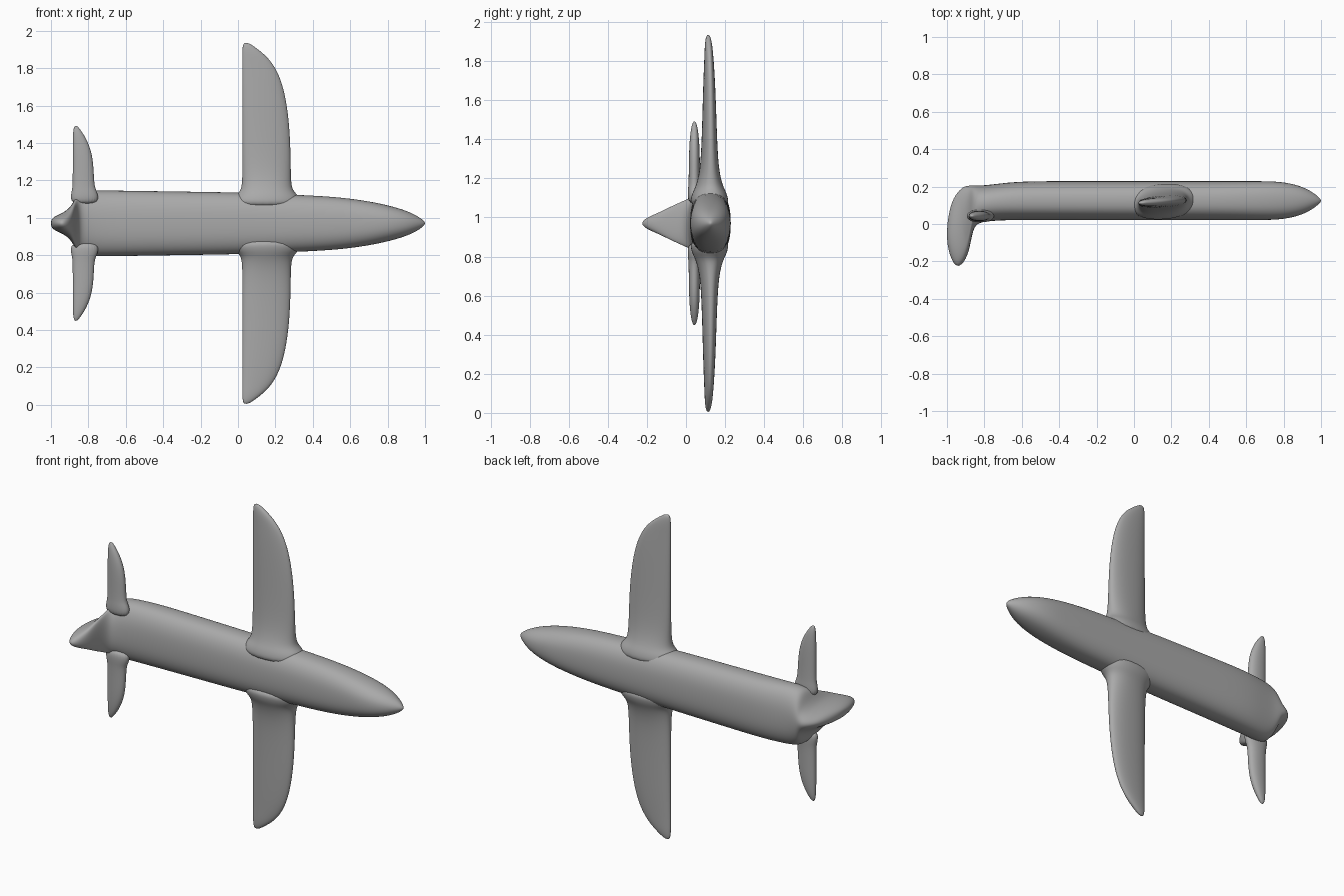
import bpy, bmesh, math

grey = bpy.data.materials.new("plain_grey")
grey.diffuse_color = (0.4, 0.4, 0.4, 1)
N = 24


def spow(v, p):
    return math.copysign(abs(v) ** p, v)


def loft(name, sections, place):
    """Skin rings (pos, u centre, u half, v centre, v half, roundness)."""
    bm = bmesh.new()
    rings = []
    for pos, uc, uh, vc, vh, e in sections:
        ring = []
        for i in range(N):
            a = 2 * math.pi * i / N
            u = uc + uh * spow(math.cos(a), 2 / e)
            v = vc + vh * spow(math.sin(a), 2 / e)
            ring.append(bm.verts.new(place(pos, u, v)))
        rings.append(ring)
    for r, s in zip(rings, rings[1:]):
        for i in range(N):
            j = (i + 1) % N
            bm.faces.new((r[i], r[j], s[j], s[i]))
    bm.faces.new(rings[0])
    bm.faces.new(rings[-1])
    bmesh.ops.recalc_face_normals(bm, faces=bm.faces)
    me = bpy.data.meshes.new(name)
    bm.to_mesh(me)
    bm.free()
    me.materials.append(grey)
    for p in me.polygons:
        p.use_smooth = True
    ob = bpy.data.objects.new(name, me)
    bpy.context.collection.objects.link(ob)
    ob.modifiers.new("smooth", "SUBSURF").levels = 2
    ob.modifiers["smooth"].render_levels = 2
    return ob


# Fuselage with swept fin: x, y low, y high, half height, roundness
body = [
    (-1.0, -.09, -.02, .015, 2), (-.99, -.15, .06, .03, 2),
    (-.97, -.205, .13, .042, 2), (-.945, -.232, .17, .053, 2),
    (-.92, -.218, .195, .068, 2), (-.9, -.19, .205, .085, 2),
    (-.88, -.14, .207, .115, 2), (-.865, -.05, .207, .145, 2.1),
    (-.845, -.0, .207, .165, 2.2), (-.8, .012, .207, .176, 2.3),
    (-.72, .019, .217, .177, 2.4), (-.6, .021, .23, .176, 2.5),
    (-.3, .02, .23, .171, 2.5), (0, .02, .23, .167, 2.5),
    (.28, .02, .23, .155, 2.5), (.5, .02, .23, .145, 2.5),
    (.65, .02, .23, .127, 2.5), (.75, .021, .229, .109, 2.4),
    (.83, .03, .22, .09, 2.3), (.9, .05, .2, .068, 2.2),
    (.95, .076, .174, .045, 2), (.985, .103, .147, .022, 2),
    (1.0, .12, .13, .005, 2)]
loft("fuselage_and_fin",
     [(x, (a + b) / 2, (b - a) / 2, .97, h, e) for x, a, b, h, e in body],
     lambda x, y, z: (x, y, z))


# Span stations: distance from centreline, rear x, front x, half thickness
wing = [
    (.08, -.03, .34, .1), (.135, -.025, .335, .095), (.165, .005, .305, .082),
    (.19, .018, .289, .07), (.24, .022, .284, .055), (.32, .022, .283, .044),
    (.45, .022, .28, .038), (.58, .022, .27, .034), (.7, .022, .25, .03),
    (.79, .022, .222, .026), (.86, .022, .183, .022), (.91, .022, .135, .019),
    (.95, .025, .08, .013), (.965, .032, .055, .005)]
tailplane = [
    (.1, -.9, -.74, .035), (.165, -.892, -.75, .034),
    (.19, -.885, -.766, .031), (.25, -.884, -.77, .029),
    (.33, -.884, -.774, .028), (.4, -.884, -.788, .026),
    (.46, -.883, -.815, .021), (.5, -.881, -.842, .014),
    (.522, -.874, -.86, .005)]


def blades(name, stations, y, tilt):
    secs = [(d, (a + b) / 2, (b - a) / 2, 0, t, 2.2) for d, a, b, t in stations]
    mid = secs[0][1]
    for side, sign in (("upper", 1), ("lower", -1)):
        loft(side + "_" + name, secs,
             lambda d, x, v: (x, y + v + tilt * (x - mid), .97 + sign * d))


blades("wing", wing, .12, .06)
blades("tailplane", tailplane, .043, 0)
